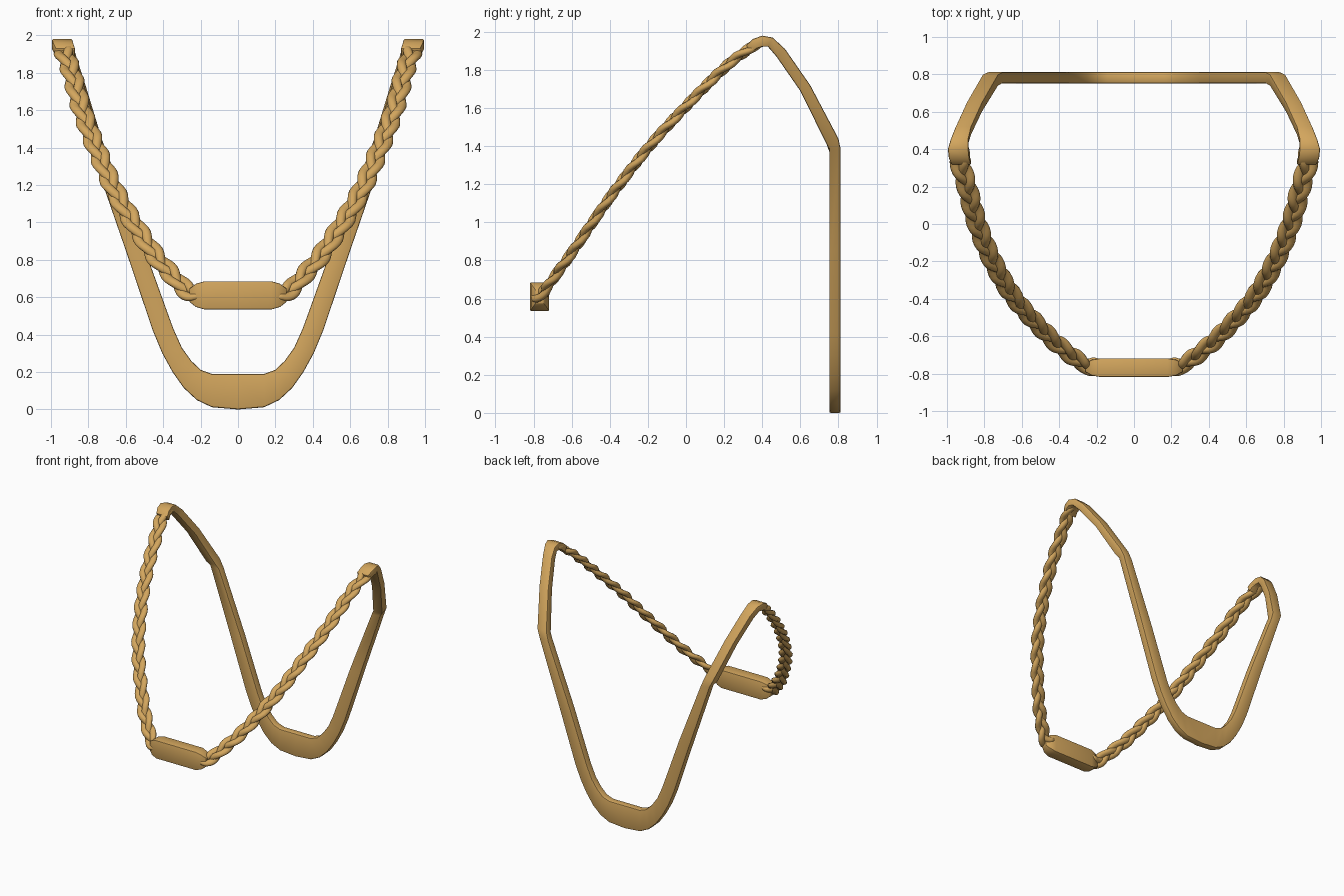
import bpy, bmesh, math
from mathutils import Vector

if "Cube" in bpy.data.objects:
    bpy.data.objects.remove(bpy.data.objects["Cube"])

tan = bpy.data.materials.new("warm tan")
tan.diffuse_color = (0.65, 0.38, 0.11, 1)
tan.use_nodes = True
tan.node_tree.nodes["Principled BSDF"].inputs["Base Color"].default_value = tan.diffuse_color


def loft(bm, rings, cap_start=True):
    """Skin a list of rings (lists of points) into a tube with closed ends."""
    vs = [[bm.verts.new(p) for p in r] for r in rings]
    n = len(rings[0])
    for a, b in zip(vs, vs[1:]):
        for i in range(n):
            j = (i + 1) % n
            bm.faces.new((a[i], a[j], b[j], b[i]))
    if cap_start:
        bm.faces.new(vs[0])
    bm.faces.new(vs[-1])


def finish(name, bm, bevel=0.0, angle=35):
    """Mirror to the other side, soften the edges and shade."""
    bmesh.ops.recalc_face_normals(bm, faces=bm.faces)
    me = bpy.data.meshes.new(name)
    bm.to_mesh(me)
    bm.free()
    me.materials.append(tan)
    ob = bpy.data.objects.new(name, me)
    bpy.context.collection.objects.link(ob)
    ob.modifiers.new("mirror", "MIRROR")
    if bevel:
        m = ob.modifiers.new("bevel", "BEVEL")
        m.width, m.segments = bevel, 2
        m.angle_limit = math.radians(50)
    bpy.ops.object.select_all(action='DESELECT')
    ob.select_set(True)
    bpy.context.view_layer.objects.active = ob
    bpy.ops.object.convert(target='MESH')
    bpy.ops.object.shade_smooth_by_angle(angle=math.radians(angle))


# Back band: flat U in the plane y = 0.78 (outer x, z, inner x, z)
u_shape = [(0, 0, 0, .19), (.14, .012, .14, .19), (.22, .05, .20, .212),
           (.29, .115, .25, .26), (.35, .20, .30, .33), (.405, .30, .345, .43),
           (.455, .42, .385, .54), (.60, .85, .50, .86), (.785, 1.385, .70, 1.37)]
rings = [[(xo, .812, zo), (xi, .812, zi), (xi, .752, zi), (xo, .752, zo)]
         for xo, zo, xi, zi in u_shape]
# upper arms, leaning forward to the peak (outer x, inner x, top y, z, under y, z)
arms = [(.81, .725, .80, 1.44, .738, 1.41), (.895, .81, .652, 1.72, .60, 1.69),
        (.955, .87, .52, 1.91, .475, 1.87), (.98, .885, .455, 1.97, .43, 1.922),
        (.995, .885, .40, 1.98, .40, 1.922), (.99, .88, .35, 1.962, .37, 1.912),
        (.975, .87, .315, 1.93, .34, 1.885)]
rings += [[(xo, y1, z1), (xi, y1, z1), (xi, y2, z2), (xo, y2, z2)]
          for xo, xi, y1, z1, y2, z2 in arms]
bm = bmesh.new()
loft(bm, rings, cap_start=False)
finish("back_band", bm, 0.008)

# Front block: bar with tapered ends
bm = bmesh.new()
rings = []
for x, hy, hz in [(0, .05, .075), (.18, .05, .075), (.225, .042, .062), (.26, .022, .035)]:
    rings.append([(x, -.768 + sy * hy, .61 + sz * hz)
                  for sy, sz in ((-1, -1), (1, -1), (1, 1), (-1, 1))])
loft(bm, rings, cap_start=False)
finish("front_block", bm, 0.005, 25)

# Braided side cords: centre line from the peak down to the block
path = [Vector(p) for p in [(.936, .40, 1.95), (.93, .33, 1.91), (.893, .2, 1.81),
        (.838, 0, 1.61), (.755, -.2, 1.39), (.637, -.4, 1.13), (.455, -.6, .84),
        (.35, -.69, .715), (.27, -.75, .632), (.20, -.768, .612)]]
ext = [path[0] * 2 - path[1]] + path + [path[-1] * 2 - path[-2]]
line = []
for a, b, c, d in zip(ext, ext[1:], ext[2:], ext[3:]):
    for k in range(24):
        t = k / 24
        line.append(.5 * (2 * b + (c - a) * t + (2 * a - 5 * b + 4 * c - d) * t * t
                          + (3 * b - a - 3 * c + d) * t ** 3))
line.append(path[-1])

# each strand weaves sideways and over/under inside the sloping plane
bm = bmesh.new()
PERIOD, SIDES = .42, 10
for strand in range(3):
    rings, dist = [], 0
    for i, p in enumerate(line):
        q, r = line[max(i - 1, 0)], line[min(i + 1, len(line) - 1)]
        dist += (p - q).length
        T = (r - q).normalized()
        N = Vector((1, 0, 0)).cross(T).normalized()
        W = T.cross(N)
        ph = 2 * math.pi * (dist / PERIOD + strand / 3)
        c = p + W * .031 * math.sin(ph) + N * .011 * math.sin(2 * ph)
        if i % 2 == 0:
            rings.append([c + W * .027 * math.cos(s) + N * .020 * math.sin(s)
                          for s in (2 * math.pi * k / SIDES for k in range(SIDES))])
    loft(bm, rings)
finish("braided_cords", bm, 0, 60)
